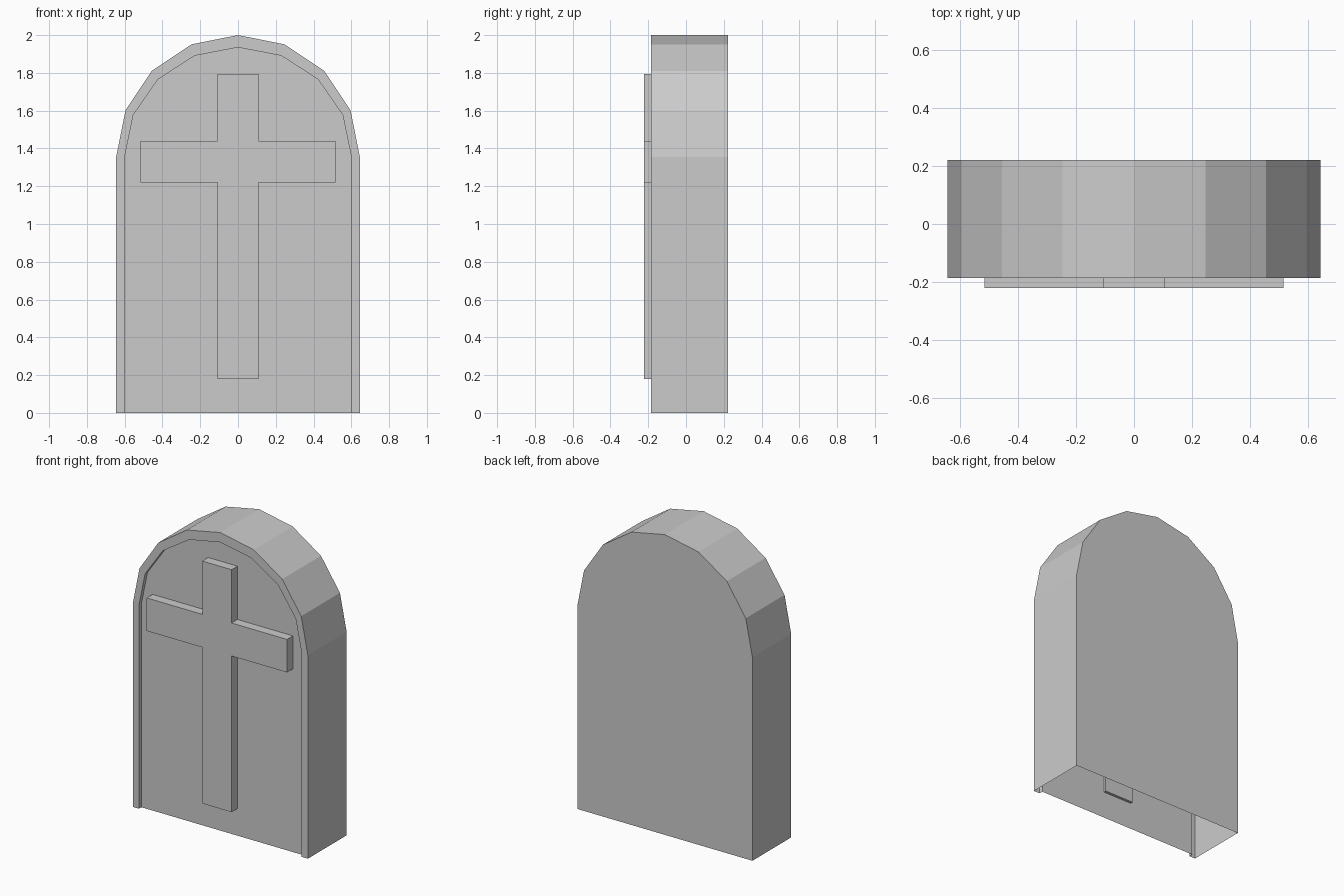
import bpy
import bmesh
from math import cos, sin, pi

cube = bpy.data.objects.get("Cube")
if cube:
    bpy.data.objects.remove(cube, do_unlink=True)

# Plain grey stone
stone = bpy.data.materials.new("grey stone")
stone.use_nodes = True
colour = (0.6, 0.6, 0.6, 1)
stone.diffuse_color = colour
stone.node_tree.nodes["Principled BSDF"].inputs["Base Color"].default_value = colour

SPRING = 1.355   # height where the arch begins
BACK, FRONT, PANEL = 0.222, -0.186, -0.16


def arch(rx, rz):
    """Open outline: foot, half-round arch in eight steps, other foot."""
    pts = [(rx, 0)]
    pts += [(rx * cos(pi * i / 8), SPRING + rz * sin(pi * i / 8)) for i in range(9)]
    return pts + [(-rx, 0)]


def finish(bm, name):
    mesh = bpy.data.meshes.new(name)
    bm.to_mesh(mesh)
    bm.free()
    mesh.materials.append(stone)
    obj = bpy.data.objects.new(name, mesh)
    bpy.context.collection.objects.link(obj)
    return obj


# Hollow headstone shell, open underneath, with a raised rim round the front
bm = bmesh.new()
outer, inner = arch(0.645, 0.645), arch(0.6, 0.58)
rings = [[bm.verts.new((x, y, z)) for x, z in outline]
         for outline, y in ((outer, BACK), (outer, FRONT), (inner, FRONT), (inner, PANEL))]
for a, b in zip(rings, rings[1:]):
    for i in range(len(a) - 1):
        bm.faces.new((a[i], a[i + 1], b[i + 1], b[i]))
bm.faces.new(rings[0][::-1])
bm.faces.new(rings[-1])
bmesh.ops.recalc_face_normals(bm, faces=bm.faces)
back = max(bm.faces, key=lambda f: f.calc_center_median().y)
if back.normal.y < 0:
    bmesh.ops.reverse_faces(bm, faces=bm.faces)
finish(bm, "headstone_shell")

# Raised cross, set slightly through the front panel
bm = bmesh.new()
half = [(0.108, 0.18), (0.108, 1.22), (0.517, 1.22),
        (0.517, 1.44), (0.108, 1.44), (0.108, 1.795)]
outline = half + [(-x, z) for x, z in reversed(half)]
face = bm.faces.new([bm.verts.new((x, -0.222, z)) for x, z in outline])
sides = bmesh.ops.extrude_face_region(bm, geom=[face], use_keep_orig=True)
moved = [v for v in sides["geom"] if isinstance(v, bmesh.types.BMVert)]
bmesh.ops.translate(bm, verts=moved, vec=(0, 0.08, 0))
bmesh.ops.recalc_face_normals(bm, faces=bm.faces)
finish(bm, "raised_cross")
